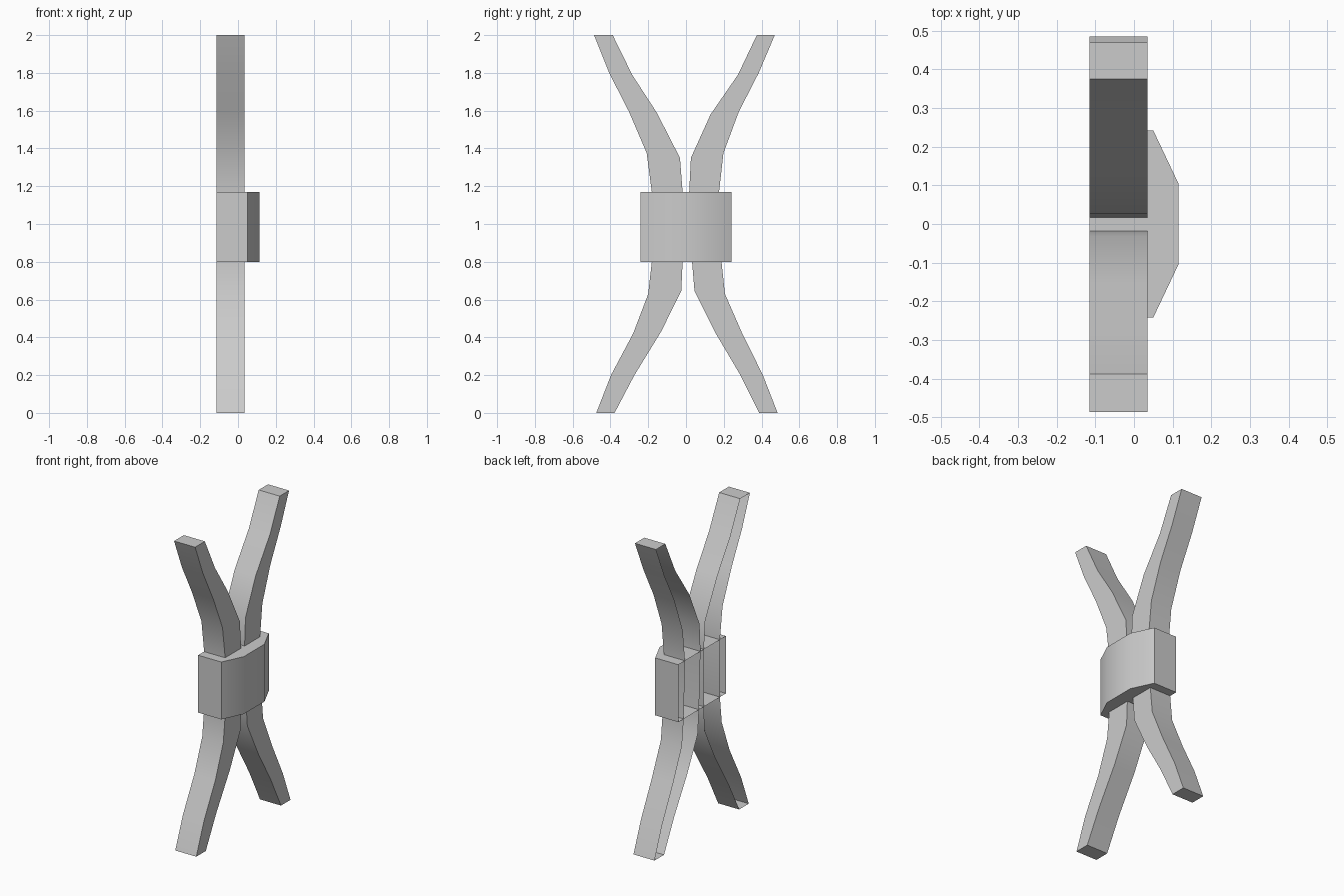
import bpy, bmesh

if "Cube" in bpy.data.objects:
    bpy.data.objects.remove(bpy.data.objects["Cube"])

X_BACK, X_FRONT = -0.115, 0.035


def finish(name, bm):
    bmesh.ops.recalc_face_normals(bm, faces=bm.faces)
    # Shells are open at the wall side: make sure normals point outward (+x on the front)
    front = max(bm.faces, key=lambda f: f.calc_center_median().x)
    if front.normal.x < 0:
        bmesh.ops.reverse_faces(bm, faces=bm.faces)
    mesh = bpy.data.meshes.new(name)
    bm.to_mesh(mesh)
    bm.free()
    obj = bpy.data.objects.new(name, mesh)
    bpy.context.collection.objects.link(obj)
    bpy.ops.object.select_all(action='DESELECT')
    obj.select_set(True)
    bpy.context.view_layer.objects.active = obj
    bpy.ops.object.shade_smooth_by_angle(angle=0.6)
    return obj


def curved_bar(name, sections):
    """Open-backed bar; each section is (outer y, outer z, inner y, inner z)."""
    bm = bmesh.new()
    rings = []
    for oy, oz, iy, iz in sections:
        pts = [(X_BACK, oy, oz), (X_FRONT, oy, oz), (X_FRONT, iy, iz), (X_BACK, iy, iz)]
        rings.append([bm.verts.new(p) for p in pts])
    for a, b in zip(rings, rings[1:]):
        for i in range(3):
            bm.faces.new((a[i], a[i + 1], b[i + 1], b[i]))
    bm.faces.new(rings[0])
    bm.faces.new(rings[-1])
    return finish(name, bm)


# Two bars bowed toward each other
curved_bar("left_bar", [
    (-0.475, 0, -0.378, 0), (-0.397, 0.2, -0.273, 0.2), (-0.28, 0.42, -0.132, 0.43),
    (-0.2, 0.63, -0.025, 0.645), (-0.181, 0.8, -0.018, 0.8), (-0.181, 1.17, -0.018, 1.17),
    (-0.208, 1.375, -0.032, 1.35), (-0.302, 1.595, -0.155, 1.59),
    (-0.407, 1.8, -0.285, 1.79), (-0.487, 2, -0.388, 2)])
curved_bar("right_bar", [
    (0.485, 0, 0.388, 0), (0.407, 0.2, 0.282, 0.21), (0.298, 0.42, 0.155, 0.425),
    (0.206, 0.63, 0.045, 0.645), (0.188, 0.8, 0.032, 0.8), (0.175, 1.17, 0.017, 1.17),
    (0.198, 1.375, 0.026, 1.35), (0.28, 1.595, 0.13, 1.58),
    (0.385, 1.8, 0.275, 1.79), (0.47, 2, 0.375, 2)])

# Clamp around the middle, open at the back, with a chamfered front
bm = bmesh.new()
half = [(X_BACK, 0.242), (0.05, 0.242), (0.115, 0.105)]
outline = half + [(x, -y) for x, y in reversed(half)]
low = [bm.verts.new((x, y, 0.8)) for x, y in outline]
high = [bm.verts.new((x, y, 1.17)) for x, y in outline]
for i in range(len(outline) - 1):
    bm.faces.new((low[i], low[i + 1], high[i + 1], high[i]))
bm.faces.new(low)
bm.faces.new(high)
finish("center_clamp", bm)
